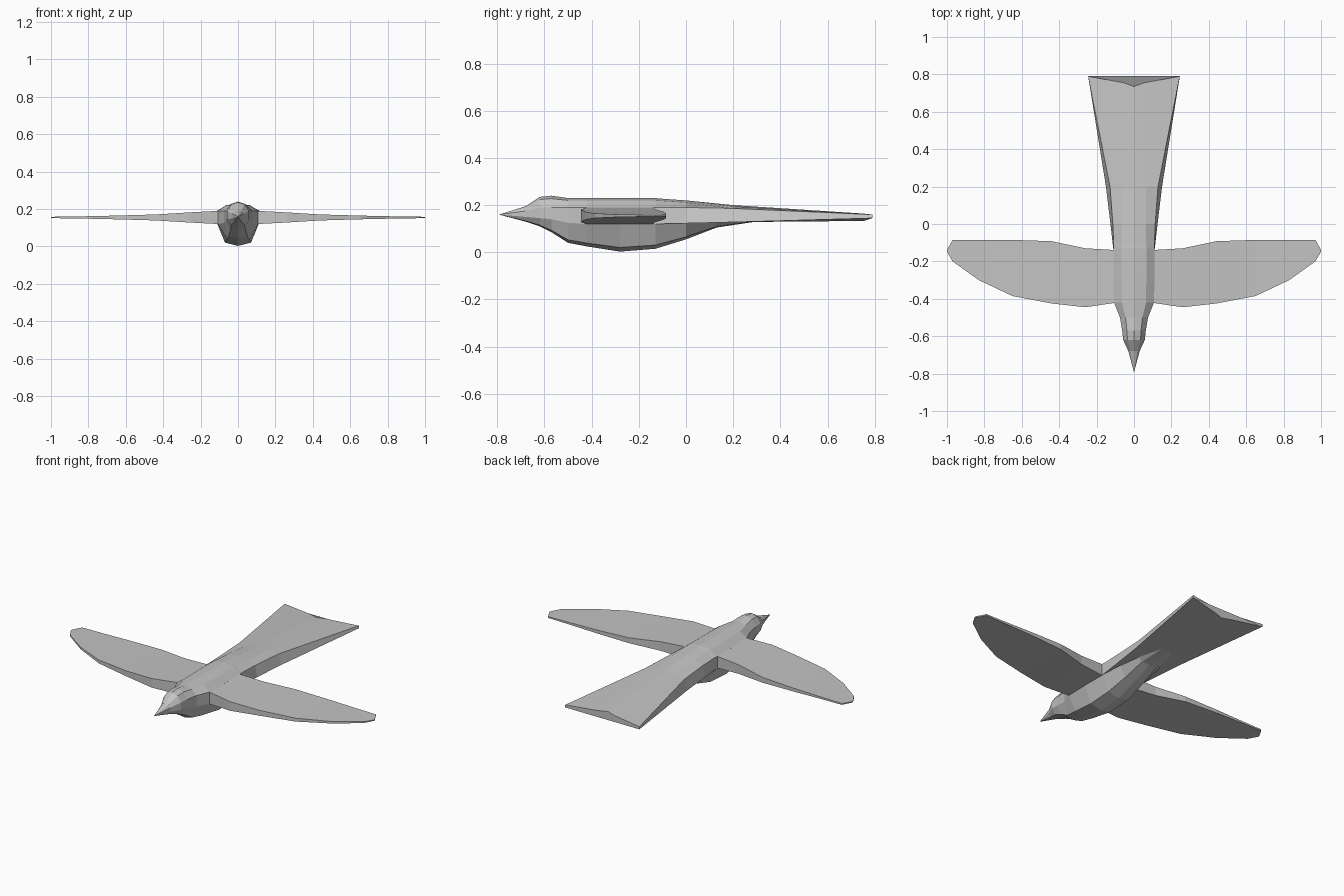
import bpy, bmesh

grey = bpy.data.materials.new("feather grey")
grey.diffuse_color = (0.55, 0.55, 0.55, 1)


def loft(name, rings):
    """Skin a row of equal-length closed rings and cap both ends."""
    bm = bmesh.new()
    rows = [[bm.verts.new(p) for p in ring] for ring in rings]
    n = len(rows[0])
    for a, b in zip(rows, rows[1:]):
        for i in range(n):
            j = (i + 1) % n
            bm.faces.new((a[i], a[j], b[j], b[i]))
    bm.faces.new(rows[0])
    bm.faces.new(rows[-1])
    bmesh.ops.remove_doubles(bm, verts=bm.verts, dist=0.0002)
    bmesh.ops.recalc_face_normals(bm, faces=bm.faces)
    mesh = bpy.data.meshes.new(name)
    bm.to_mesh(mesh)
    bm.free()
    mesh.materials.append(grey)
    obj = bpy.data.objects.new(name, mesh)
    bpy.context.collection.objects.link(obj)
    return obj


def mirrored_ring(half):
    """Close a half section that starts and ends on the centre line."""
    return half + [(-x, y, z) for x, y, z in half[-2:0:-1]]


# Body: y, top z, bottom z, half width, side top z, side bottom z, belly half width
body_rows = [
    (-0.79, 0.161, 0.159, 0.001, 0.1605, 0.1595, 0.0005),
    (-0.68, 0.195, 0.13, 0.03, 0.175, 0.15, 0.018),
    (-0.62, 0.235, 0.11, 0.058, 0.19, 0.145, 0.035),
    (-0.57, 0.24, 0.085, 0.063, 0.19, 0.14, 0.04),
    (-0.50, 0.23, 0.04, 0.075, 0.19, 0.125, 0.05),
    (-0.42, 0.23, 0.025, 0.107, 0.19, 0.12, 0.06),
    (-0.28, 0.23, 0.003, 0.11, 0.19, 0.12, 0.07),
    (-0.13, 0.23, 0.015, 0.11, 0.19, 0.12, 0.07),
    (0.00, 0.215, 0.055, 0.10, 0.18, 0.125, 0.06),
    (0.13, 0.195, 0.105, 0.09, 0.17, 0.135, 0.05),
    (0.33, 0.175, 0.135, 0.05, 0.16, 0.145, 0.03),
]
loft("body", [mirrored_ring([
    (0, y, top), (0.6 * w, y, top - 0.25 * (top - hi)), (w, y, hi), (w, y, lo),
    (bw, y, bot + 0.15 * (lo - bot)), (0, y, bot)])
    for y, top, bot, w, hi, lo, bw in body_rows])

# Tail: edge y, middle y, centre y, ridge z, shoulder x and z,
# upper edge x and z, lower edge x and z, centre bottom z
tail_rows = [
    (-0.14, -0.14, -0.14, 0.23, 0.064, 0.22, 0.108, 0.19, 0.11, 0.12, 0.12),
    (0.00, 0.00, 0.00, 0.22, 0.064, 0.211, 0.113, 0.19, 0.126, 0.123, 0.123),
    (0.20, 0.20, 0.20, 0.20, 0.064, 0.195, 0.128, 0.186, 0.15, 0.128, 0.128),
    (0.79, 0.755, 0.735, 0.165, 0.055, 0.164, 0.245, 0.16, 0.245, 0.145, 0.133),
]
loft("tail", [mirrored_ring([
    (0, yc, top), (sx, ym, sz), (ux, ye, uz), (lx, ye, lz),
    (sx, ym, bot), (0, yc, bot)])
    for ye, ym, yc, top, sx, sz, ux, uz, lx, lz, bot in tail_rows])

# Wings: x, leading y, trailing y, half thickness
wing_rows = [
    (0.09, -0.42, -0.14, 0.036),
    (0.26, -0.445, -0.13, 0.027),
    (0.44, -0.425, -0.092, 0.016),
    (0.65, -0.385, -0.085, 0.010),
    (0.83, -0.30, -0.085, 0.006),
    (0.97, -0.20, -0.085, 0.004),
    (1.00, -0.148, -0.138, 0.003),
]
wings = loft("wings", [[
    (x, lead, 0.155 + t), (x, trail, 0.155 + t),
    (x, trail, 0.155 - t), (x, lead, 0.155 - t)]
    for x, lead, trail, t in wing_rows])
wings.modifiers.new("mirror", 'MIRROR').use_mirror_merge = False
